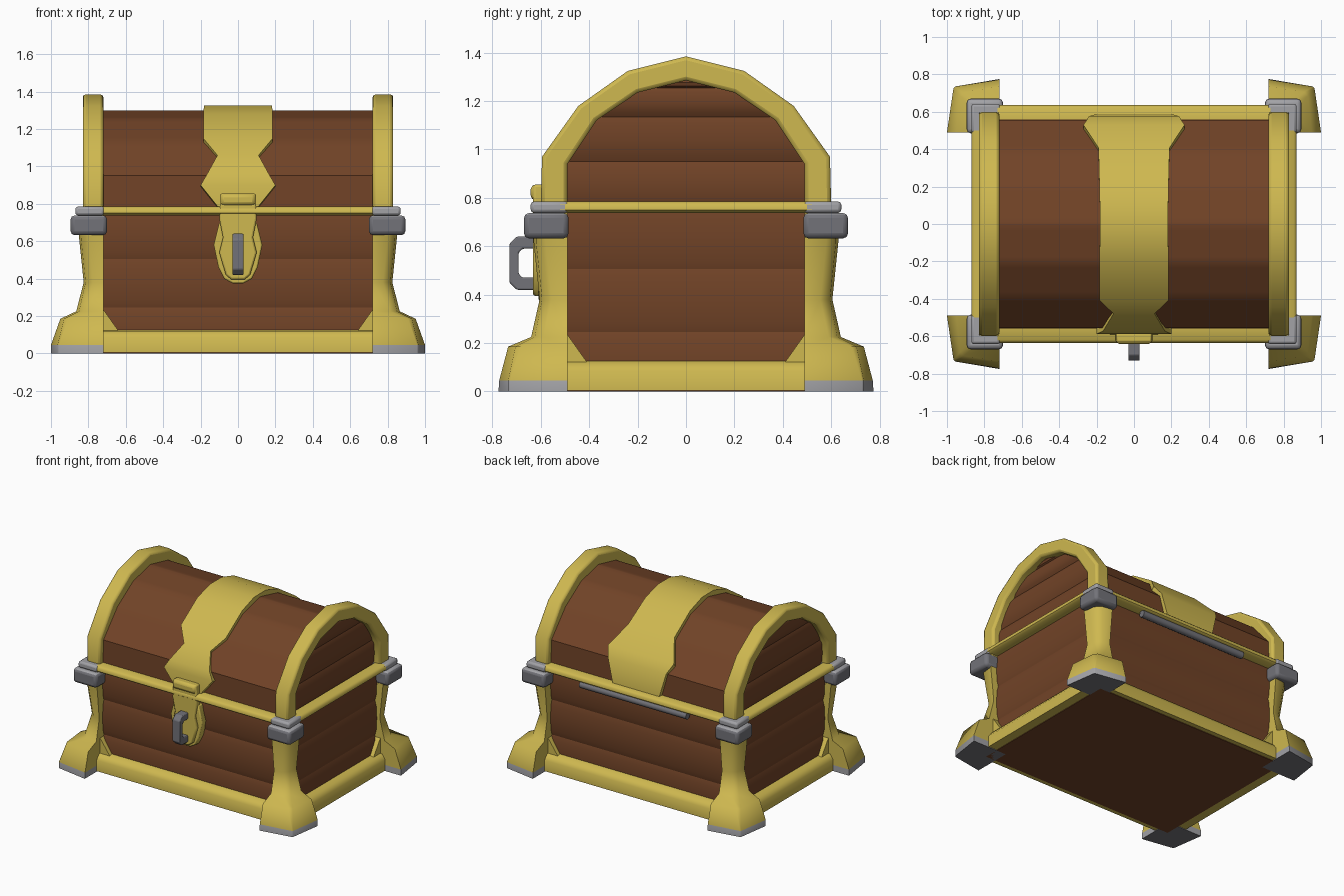
import bpy, bmesh, math

if "Cube" in bpy.data.objects:
    bpy.data.objects.remove(bpy.data.objects["Cube"])


def material(name, rgb):
    m = bpy.data.materials.new(name)
    m.diffuse_color = (*rgb, 1)
    m.use_nodes = True
    m.node_tree.nodes["Principled BSDF"].inputs["Base Color"].default_value = m.diffuse_color
    return m


WOOD = material("brown wood", (0.165, 0.056, 0.020))
BRASS = material("yellow brass", (0.62, 0.48, 0.080))
STEEL = material("dark steel", (0.17, 0.17, 0.19))
SILVER = material("light steel", (0.36, 0.36, 0.38))


def finish(bm, name, mats, bevel=0, angle=35):
    bmesh.ops.recalc_face_normals(bm, faces=bm.faces)
    me = bpy.data.meshes.new(name)
    bm.to_mesh(me)
    bm.free()
    ob = bpy.data.objects.new(name, me)
    bpy.context.collection.objects.link(ob)
    for m in mats:
        me.materials.append(m)
    if bevel:
        b = ob.modifiers.new("bevel", 'BEVEL')
        b.width, b.segments, b.limit_method = bevel, 2, 'ANGLE'
        b.angle_limit = math.radians(40)
    bpy.ops.object.select_all(action='DESELECT')
    ob.select_set(True)
    bpy.context.view_layer.objects.active = ob
    bpy.ops.object.shade_smooth_by_angle(angle=math.radians(angle))
    return ob


def loft(rings, caps=True):
    """Skin a list of equal-length rings of points."""
    bm = bmesh.new()
    vs = [[bm.verts.new(p) for p in r] for r in rings]
    n = len(vs[0])
    for a, b in zip(vs, vs[1:]):
        for i in range(n):
            j = (i + 1) % n
            bm.faces.new((a[i], a[j], b[j], b[i]))
    if caps:
        bm.faces.new(vs[0])
        bm.faces.new(vs[-1])
    return bm


def rect(x, y, z):
    return [(-x, -y, z), (x, -y, z), (x, y, z), (-x, y, z)]


def box(name, lo, hi, mat, bevel=0):
    rings = [[(lo[0], lo[1], z), (hi[0], lo[1], z), (hi[0], hi[1], z), (lo[0], hi[1], z)]
             for z in (lo[2], hi[2])]
    return finish(loft(rings), name, [mat], bevel)


def span(a, b):
    return min(a, b), max(a, b)


# Planked walls: each plank bulges out between its seams
BULGE = ((0, 0), (.15, .011), (.5, .016), (.85, .011), (1, 0))


def planks(name, profile, x, grow):
    rings = []
    for (y0, z0), (y1, z1) in zip(profile, profile[1:]):
        for t, o in (BULGE if not rings else BULGE[1:]):
            rings.append(rect(x + o, y0 + (y1 - y0) * t + o * grow, z0 + (z1 - z0) * t))
    finish(loft(rings), name, [WOOD], angle=27)


planks("body_planks", [(.55, .01), (.55, .245), (.55, .505), (.55, .765)], .785, 1)
planks("lid_planks", [(.56, .765), (.555, .95), (.39, 1.135), (.205, 1.255), (.006, 1.30)], .765, 0)
box("bottom_board", (-.80, -.60, 0), (.80, .60, .02), WOOD)

# Arched brass bands at the lid ends
OUTER = [(.60, .77), (.595, .97), (.445, 1.18), (.24, 1.325), (0, 1.385)]
INNER = [(.49, .77), (.49, .94), (.37, 1.12), (.20, 1.235), (0, 1.285)]


def both(pts):
    return pts + [(-y, z) for y, z in reversed(pts[:-1])]


for s, side in ((-1, "left"), (1, "right")):
    rings = [[(s * .72, *o), (s * .83, *o), (s * .83, *i), (s * .72, *i)]
             for o, i in zip(both(OUTER), both(INNER))]
    finish(loft(rings), side + "_lid_arch", [BRASS], .016, 60)

# Corner posts with flared feet: z, outer x, outer y, corner x, corner y, chamfer
POST = [(0, 1.0, .775, .965, .735, .008), (.045, 1.0, .772, .965, .735, .008),
        (.185, .95, .735, .93, .705, .02), (.225, .865, .64, .85, .625, .035),
        (.38, .825, .605, .815, .595, .04), (.62, .85, .63, .84, .62, .04),
        (.76, .85, .63, .84, .62, .04)]
for sx in (-1, 1):
    for sy in (-1, 1):
        tag = ("front_" if sy < 0 else "back_") + ("left" if sx < 0 else "right")
        rings = []
        for z, xo, yo, xc, yc, d in POST:
            ring = [(.72, .49), (xo, .49), (xc, yc - d), (xc - d, yc), (.72, yo)]
            rings.append([(sx * x, sy * y, z) for x, y in ring])
        post = finish(loft(rings), tag + "_post", [BRASS, STEEL, SILVER], angle=62)
        for p in post.data.polygons:
            if p.center.z < .05:
                p.material_index = 2 if p.center.z > .01 else 1
        # Steel corner clamp in two tiers
        for part, x0, x1, y0, y1, z0, z1, mat in (
                ("lower", .70, .895, .485, .67, .632, .738, STEEL),
                ("upper", .715, .87, .487, .642, .738, .785, SILVER)):
            xa, xb = span(sx * x0, sx * x1)
            ya, yb = span(sy * y0, sy * y1)
            ob = box(f"{tag}_clamp_{part}", (xa, ya, z0), (xb, yb, z1), mat, .022 if part == "lower" else .014)
            if part == "lower":
                ob.data.materials.append(SILVER)
                for p in ob.data.polygons:
                    if p.normal.z > .5:
                        p.material_index = 1

# Base trim and rim on each side, built from a length axis and an outward axis
BASE = [(.0, .004), (.085, .004), (.085, .085), (.06, .12), (.0, .128)]
RIM = [(.0, .738), (.07, .738), (.085, .75), (.085, .772), (.07, .785), (.0, .785)]
for k, side in enumerate(("front", "right", "back", "left")):
    a = k * math.pi / 2
    c, s = round(math.cos(a)), round(math.sin(a))
    half, depth = (.74, .55) if k % 2 == 0 else (.52, .785)

    def place(u, out, z):
        return (c * u + s * out, s * u - c * out, z)

    for name, prof in (("base_trim", BASE), ("rim", RIM)):
        rings = [[place(u, depth + o, z) for o, z in prof] for u in (-half, half)]
        finish(loft(rings), f"{side}_{name}", [BRASS], angle=50)
    # Sloped brackets where the base trim meets the posts
    e = half - (.02 if k % 2 == 0 else .03)
    g = .08
    for m in (-1, 1):
        tri = [(m * e, .10), (m * (e - g), .122), (m * e, .235), (m * (e + .02), .235)]
        rings = [[place(u, depth + o, z) for u, z in tri] for o in (-.02, .045)]
        finish(loft(rings), f"{side}_bracket_{'a' if m < 0 else 'b'}", [BRASS])

# Brass strap over the lid: y, z, half width
STRAP = [(-.59, .775, .10), (-.588, .90, .20), (-.572, .96, .165), (-.48, 1.06, .11),
         (-.408, 1.15, .185), (-.215, 1.28, .185), (-.07, 1.325, .182), (.07, 1.325, .182),
         (.215, 1.28, .185), (.408, 1.155, .19), (.53, 1.025, .27), (.577, .96, .24),
         (.59, .775, .19)]
rings = []
for y, z, w in STRAP:
    yi, zi = y * .92, z - (.045 if z > .97 else .01)
    rings.append([(-w, y, z), (w, y, z), (w, yi, zi), (-w, yi, zi)])
finish(loft(rings), "lid_strap", [BRASS], angle=40)


def plate(name, half_outline, y0, y1, mat, bevel):
    pts = half_outline + [(-x, z) for x, z in reversed(half_outline)]
    finish(loft([[(x, y, z) for x, z in pts] for y in (y0, y1)]), name, [mat], bevel)


# Lock plate and hasp
plate("lock_plate", [(.10, .70), (.13, .58), (.105, .46), (.075, .40), (.03, .375)], -.61, -.55, BRASS, .008)
plate("hasp", [(.095, .855), (.10, .72), (.08, .62), (.10, .54), (.065, .42), (.035, .395)], -.633, -.58, BRASS, .01)
box("hasp_hinge", (-.095, -.642, .79), (.095, -.58, .855), BRASS, .02)

# Steel staple: a chamfered loop swept as inner and outer outlines
LOOP_OUT = [(-.61, .42), (-.70, .42), (-.73, .45), (-.73, .61), (-.70, .64), (-.61, .64)]
LOOP_IN = [(-.61, .47), (-.675, .47), (-.692, .487), (-.692, .573), (-.675, .59), (-.61, .59)]
rings = [[(-.03, *o), (.03, *o), (.03, *i), (-.03, *i)] for o, i in zip(LOOP_OUT, LOOP_IN)]
finish(loft(rings), "staple", [STEEL], .006)

# Hinge rod along the back
rings = [[(x, .607 + .026 * math.cos(t * math.pi / 4), .715 + .026 * math.sin(t * math.pi / 4))
          for t in range(8)] for x in (-.44, .44)]
finish(loft(rings), "hinge_rod", [STEEL], angle=50)
